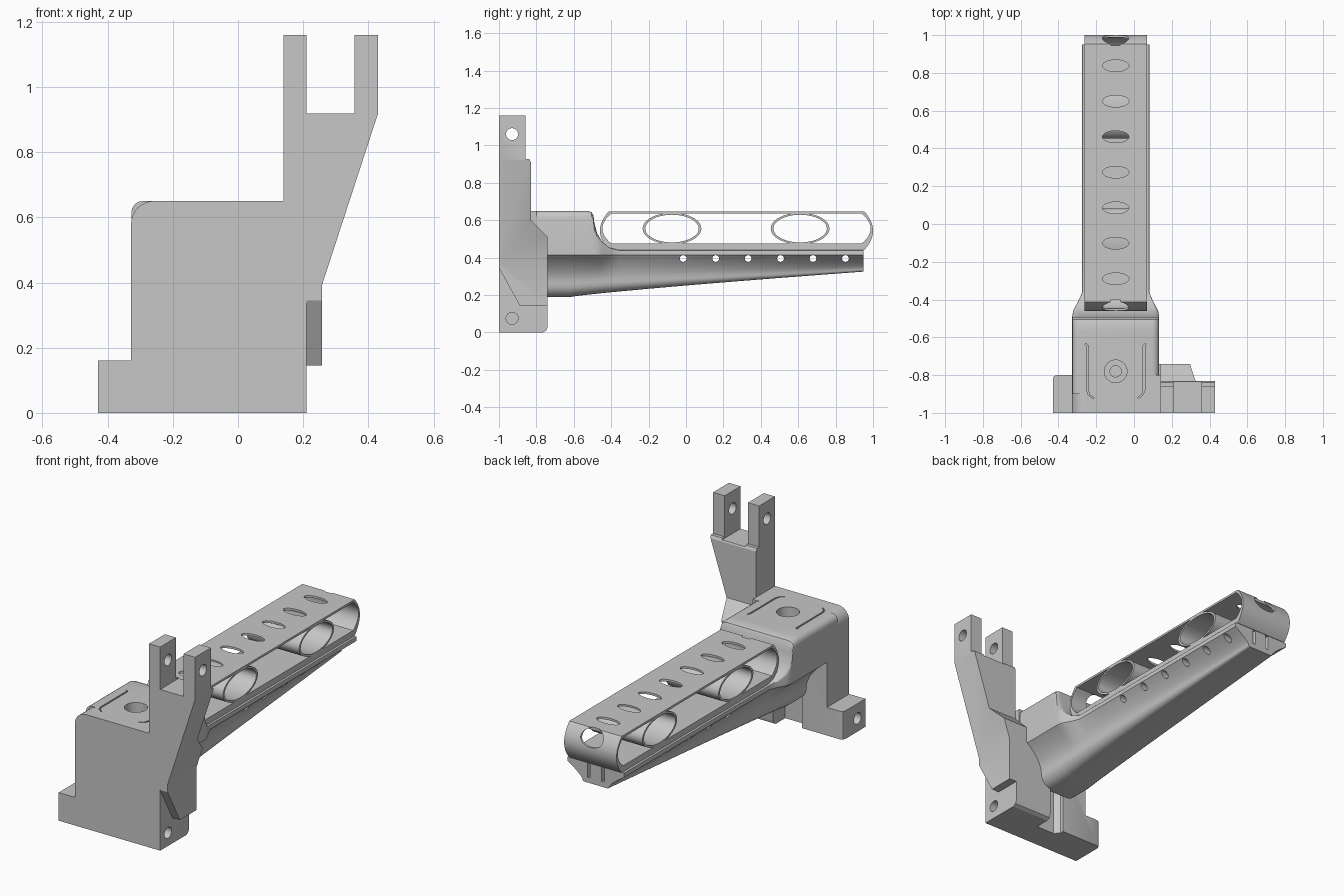
import bpy, bmesh, math
from math import sin, cos, pi

old = bpy.data.objects.get("Cube")
if old:
    bpy.data.objects.remove(old)

grey = bpy.data.materials.new("plain grey")
grey.use_nodes = True
COLOUR = (0.57, 0.57, 0.57, 1)
grey.diffuse_color = COLOUR
grey.node_tree.nodes["Principled BSDF"].inputs["Base Color"].default_value = COLOUR
MID = -0.097  # centre line of the beam in x


def loft(name, rings):
    """Closed solid through rings of equal length."""
    bm = bmesh.new()
    loops = [[bm.verts.new(p) for p in ring] for ring in rings]
    n = len(loops[0])
    for a, b in zip(loops, loops[1:]):
        for i in range(n):
            bm.faces.new((a[i], a[(i + 1) % n], b[(i + 1) % n], b[i]))
    bm.faces.new(loops[0])
    bm.faces.new(loops[-1])
    bmesh.ops.recalc_face_normals(bm, faces=bm.faces)
    mesh = bpy.data.meshes.new(name)
    bm.to_mesh(mesh)
    bm.free()
    ob = bpy.data.objects.new(name, mesh)
    bpy.context.collection.objects.link(ob)
    mesh.materials.append(grey)
    return ob


def prism(name, pts, axis, a, b):
    """Extrude a flat outline along an axis; outline holds the other two coordinates in order."""
    def place(p, d):
        q = list(p)
        q.insert("xyz".index(axis), d)
        return q
    return loft(name, [[place(p, d) for p in pts] for d in (a, b)])


def box(x, y, z):
    return prism("cutter", [(x[0], y[0]), (x[1], y[0]), (x[1], y[1]), (x[0], y[1])], "z", *z)


def oval(u, v, ru, rv, n=32):
    return [(u + ru * cos(2 * pi * i / n), v + rv * sin(2 * pi * i / n)) for i in range(n)]


def boolean(ob, cutters, op="DIFFERENCE"):
    bpy.context.view_layer.objects.active = ob
    for c in cutters:
        m = ob.modifiers.new("cut", "BOOLEAN")
        m.operation, m.object, m.solver = op, c, "EXACT"
        bpy.ops.object.modifier_apply(modifier=m.name)
        bpy.data.objects.remove(c)


def interp(y, table):
    """Piecewise linear lookup."""
    for (a, u), (b, v) in zip(table, table[1:]):
        if y <= b:
            return u + (v - u) * max(0, (y - a) / (b - a))
    return table[-1][1]


# Mounting plate with rounded top corner, side foot and rear recess
r = 0.07
corner = [(-0.328 + r - r * cos(t * pi / 16), 0.65 - r + r * sin(t * pi / 16)) for t in range(9)]
plate = prism("mounting_plate", [(-0.43, 0), (-0.43, 0.16), (-0.328, 0.16)] + corner
              + [(0.14, 0.65), (0.14, 0)], "y", -1, -0.8)
plan = prism("cutter", [(-0.6, -1.1), (0.3, -1.1), (0.3, -0.8), (-0.41, -0.8), (-0.424, -0.806),
                        (-0.43, -0.82), (-0.6, -0.82)], "z", -0.1, 1)
boolean(plate, [plan], "INTERSECT")
recess = prism("cutter", [(-0.17, -0.7), (-0.17, -0.82), (-0.145, -0.85), (-0.03, -0.85),
                          (-0.03, -0.7)], "z", -0.1, 0.42)
boolean(plate, [recess,
                prism("cutter", oval(-0.93, 0.075, 0.032, 0.032), "x", -0.5, -0.35)])

# Forked side arm: front outline crossed with side outline
arm = prism("fork_arm", [(-0.03, 0), (0.21, 0), (0.21, 0.145), (0.257, 0.145), (0.257, 0.39),
                         (0.43, 0.92), (0.43, 1.16), (0.357, 1.16), (0.357, 0.918),
                         (0.21, 0.918), (0.21, 1.16), (0.14, 1.16), (0.14, 0.42), (-0.03, 0.42)],
            "y", -1, -0.7)
side = prism("cutter", [(-1.1, -0.1), (-0.775, -0.1), (-0.765, 0), (-0.747, 0.01), (-0.74, 0.03),
                        (-0.74, 0.51), (-0.83, 0.6), (-0.83, 0.91), (-0.838, 0.926),
                        (-0.858, 0.926), (-0.858, 1.3), (-1.1, 1.3)], "x", -0.2, 0.6)
boolean(arm, [side], "INTERSECT")
boolean(arm, [prism("cutter", [(-1.01, 0.1), (-0.865, 0.1), (-1.01, 0.363)], "x", 0.21, 0.4),
              prism("cutter", oval(-0.93, 1.06, 0.032, 0.032), "x", 0, 0.6),
              prism("cutter", oval(-0.93, 0.075, 0.032, 0.032), "x", 0.12, 0.3)])

# Housing flowing into the tapered beam
WIDTH = [(-0.49, 0.23), (-0.46, 0.225), (-0.43, 0.21), (-0.4, 0.193), (-0.36, 0.178)]
TOP = [(-0.525, 0.65), (-0.505, 0.643), (-0.495, 0.625), (-0.49, 0.585), (-0.475, 0.53),
       (-0.45, 0.487), (-0.41, 0.453), (-0.36, 0.44)]


def section(y):
    w, top = interp(y, WIDTH), interp(y, TOP)
    t = max(0, (y + 0.63) / 1.58)
    low = 0.188 + 0.137 * t ** 0.85
    foot = 0.13 - 0.045 * t
    rr = max(0.003, min(0.035, (top - 0.44) * 0.4))
    half = [(w - rr + rr * sin(i * pi / 8), top - rr + rr * cos(i * pi / 8)) for i in range(5)]
    half.append((w, 0.415))
    # concave cove under the flange, then a rounded keel
    h = 0.415 - low
    rk = h * (0.3 - 0.15 * t)
    for i in range(1, 9):
        s = i / 8
        half.append((foot + (w - foot) * (1 - s) ** (2 - 0.7 * t), 0.415 - (h - rk) * s))
    half += [(foot - rk * (1 - cos(i * pi / 12)), low + rk * (1 - sin(i * pi / 12)))
             for i in range(1, 7)]
    return [(MID + x, y, z) for x, z in half] + [(MID - x, y, z) for x, z in reversed(half)]


stations = [-0.9, -0.63, -0.57] + [y for y, _ in TOP] + [-0.43, -0.46, -0.385]
stations += [-0.2 + 0.23 * i for i in range(6)]
beam = loft("housing_and_beam", [section(y) for y in sorted(stations)])
# gap between beam and plate, cross holes, slots in the beam end
cuts = [box((-0.4, -0.03), (-0.95, -0.76), (0, 0.415))]
cuts += [prism("cutter", oval(-0.015 + 0.1735 * i, 0.395, 0.018, 0.018, 16), "x", -0.5, 0.3)
         for i in range(6)]
for s in (-1, 1):
    x = MID + s * 0.045
    cuts.append(box((x - 0.009, x + 0.009), (0.9, 1), (0.355, 0.5)))
boolean(beam, cuts)

# Stepped screw hole and thin grooves on the top
for ob in (beam, plate):
    cuts = [prism("cutter", oval(MID, -0.78, 0.06, 0.06), "z", 0.57, 0.8),
            prism("cutter", oval(MID, -0.78, 0.03, 0.03), "z", 0.44, 0.8)]
    for s in (-1, 1):
        pts = [(0.145, -0.905), (0.154, -0.88), (0.154, -0.645), (0.165, -0.635),
               (0.154, -0.635), (0.145, -0.645), (0.145, -0.88), (0.137, -0.905), (0.115, -0.92),
               (0.12, -0.925)]
        cuts.append(prism("cutter", [(MID + s * x, y) for x, y in pts], "z", 0.635, 0.8))
    boolean(ob, cuts)


# Open frame with bowed ends
def frame_outline(inset, low, high):
    steps = [i / 8 for i in range(-8, 9)]
    zs = [(low + high) / 2 + s * (high - low) / 2 for s in steps]
    bow = [0.047 * (1 - s * s) for s in steps]
    back = [(0.953 - inset + b, z) for b, z in zip(bow, zs)]
    front = [(-0.413 + inset - b, z) for b, z in zip(bow, zs)]
    return back + front[::-1]


frame = prism("open_frame", frame_outline(0, 0.44, 0.647), "x", MID - 0.165, MID + 0.165)
cuts = [prism("cutter", frame_outline(0.013, 0.475, 0.635), "x", -0.5, 0.3),
        prism("cutter", oval(MID, 0.603, 0.07, 0.047), "y", -0.6, -0.4),
        prism("cutter", oval(MID, 0.603, 0.07, 0.047), "y", 0.945, 1.1)]
cuts += [prism("cutter", oval(MID, -0.29 + 0.188 * i, 0.07, 0.031), "z", 0.6, 0.7) for i in range(7)]
boolean(frame, cuts)

# Oval tubes across the frame
tubes = []
for name, y in (("front_tube", -0.075), ("rear_tube", 0.61)):
    tube = prism(name, oval(y, 0.555, 0.157, 0.084, 48), "x", MID - 0.165, MID + 0.165)
    boolean(tube, [prism("cutter", oval(y, 0.555, 0.143, 0.074, 48), "x", -0.5, 0.3)])
    tubes.append(tube)

# Smooth curved faces, keep hard edges
for ob in bpy.context.selected_objects:
    ob.select_set(False)
for ob in [plate, arm, beam, frame] + tubes:
    ob.select_set(True)
bpy.ops.object.shade_smooth_by_angle(angle=math.radians(25))
